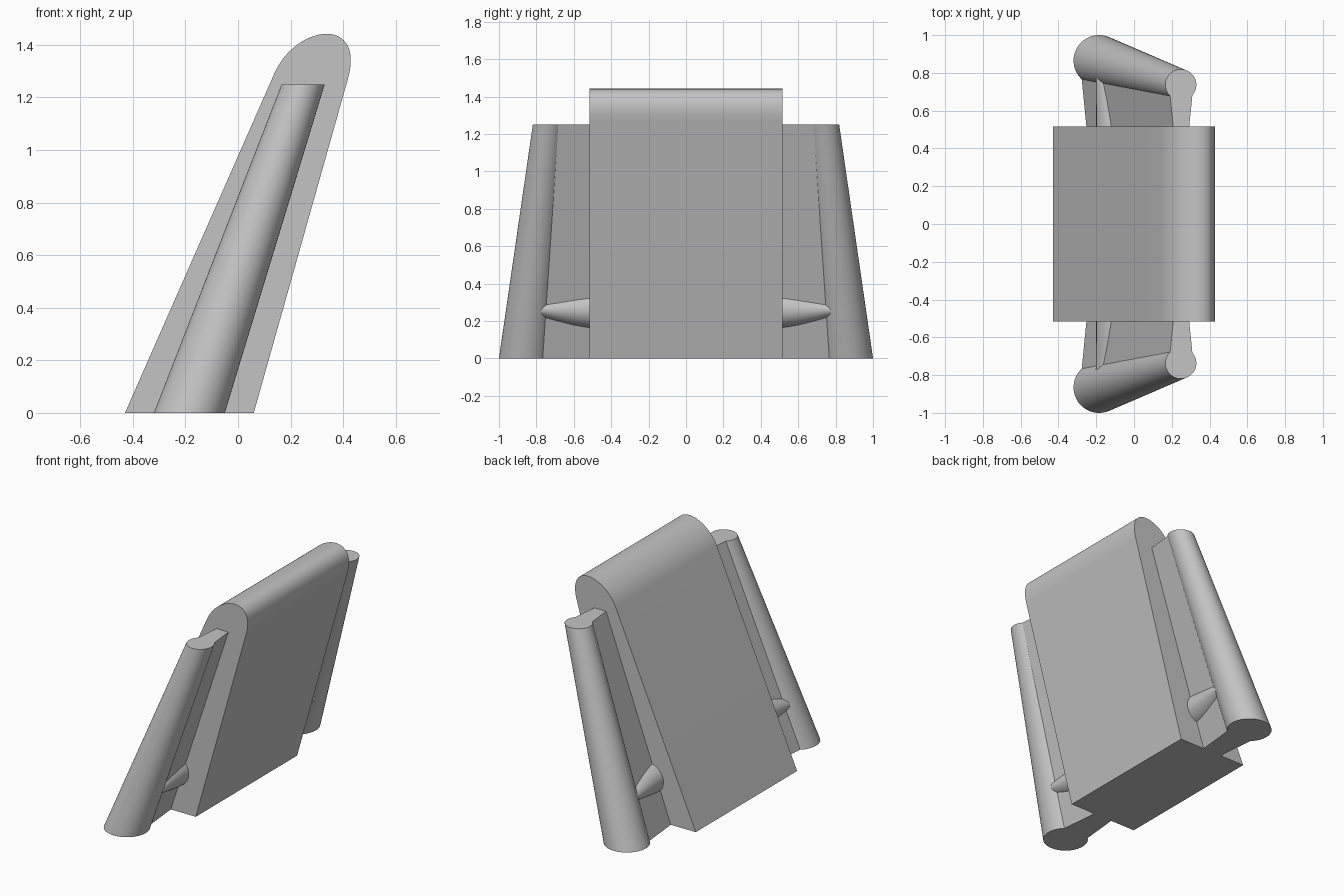
import bpy, bmesh, math
from mathutils import Vector
from mathutils.geometry import interpolate_bezier

cube = bpy.data.objects.get("Cube")
if cube:
    bpy.data.objects.remove(cube)

grey = bpy.data.materials.new("plain_grey")
grey.use_nodes = True
colour = (0.55, 0.55, 0.55, 1)
grey.diffuse_color = colour
grey.node_tree.nodes["Principled BSDF"].inputs["Base Color"].default_value = colour


def loft(name, rings):
    """Skin a list of equal-length closed rings and cap both ends."""
    bm = bmesh.new()
    loops = [[bm.verts.new(p) for p in ring] for ring in rings]
    count = len(loops[0])
    for a, b in zip(loops, loops[1:]):
        for i in range(count):
            j = (i + 1) % count
            bm.faces.new((a[i], a[j], b[j], b[i]))
    bm.faces.new(loops[0])
    bm.faces.new(loops[-1])
    bmesh.ops.recalc_face_normals(bm, faces=bm.faces)
    mesh = bpy.data.meshes.new(name)
    bm.to_mesh(mesh)
    bm.free()
    mesh.materials.append(grey)
    obj = bpy.data.objects.new(name, mesh)
    bpy.context.collection.objects.link(obj)
    bpy.ops.object.select_all(action='DESELECT')
    bpy.context.view_layer.objects.active = obj
    obj.select_set(True)
    bpy.ops.object.shade_smooth_by_angle(angle=math.radians(30))
    return obj


def circle(count=64):
    return [(math.cos(a), math.sin(a))
            for a in (2 * math.pi * i / count for i in range(count))]


HALF = 0.515
TOP = 1.25

# Leaning central slab with a rounded top edge
crown = interpolate_bezier(Vector((0.14, 1.295)), Vector((0.225, 1.48)),
                           Vector((0.485, 1.51)), Vector((0.418, 1.27)), 40)
profile = [(-0.43, 0), *[(p.x, p.y) for p in crown], (0.06, 0)]
loft("central_slab", [[(x, y, z) for x, z in profile] for y in (-HALF, HALF)])

for side, s in (("front", -1), ("back", 1)):
    # Tapered leaning rail
    ends = ((-0.185, 0.865, 0, 0.135), (0.248, 0.737, TOP, 0.082))
    loft(side + "_rail", [[(cx + r * c, s * (cy + r * d), z) for c, d in circle()]
                          for cx, cy, z, r in ends])

    # Flared web joining the slab to the rail
    def web_ring(z, inner, outer, reach):
        y0, y1 = s * (HALF - 0.02), s * reach
        return [(inner[0], y0, z), (inner[1], y0, z),
                (outer[1], y1, z), (outer[0], y1, z)]

    loft(side + "_web", [web_ring(0, (-0.25, -0.12), (-0.28, -0.09), 0.8),
                         web_ring(TOP, (0.21, 0.29), (0.19, 0.31), 0.69)])

    # Cross pin, flattening toward the rail
    pin = []
    for i in range(13):
        t = i / 12
        height = 0.1 - 0.05 * t ** 1.5
        pin.append([(-0.095 + 0.105 * c, s * (HALF - 0.01 + 0.275 * t),
                     0.26 + height * d) for c, d in circle(40)])
    loft(side + "_pin", pin)
